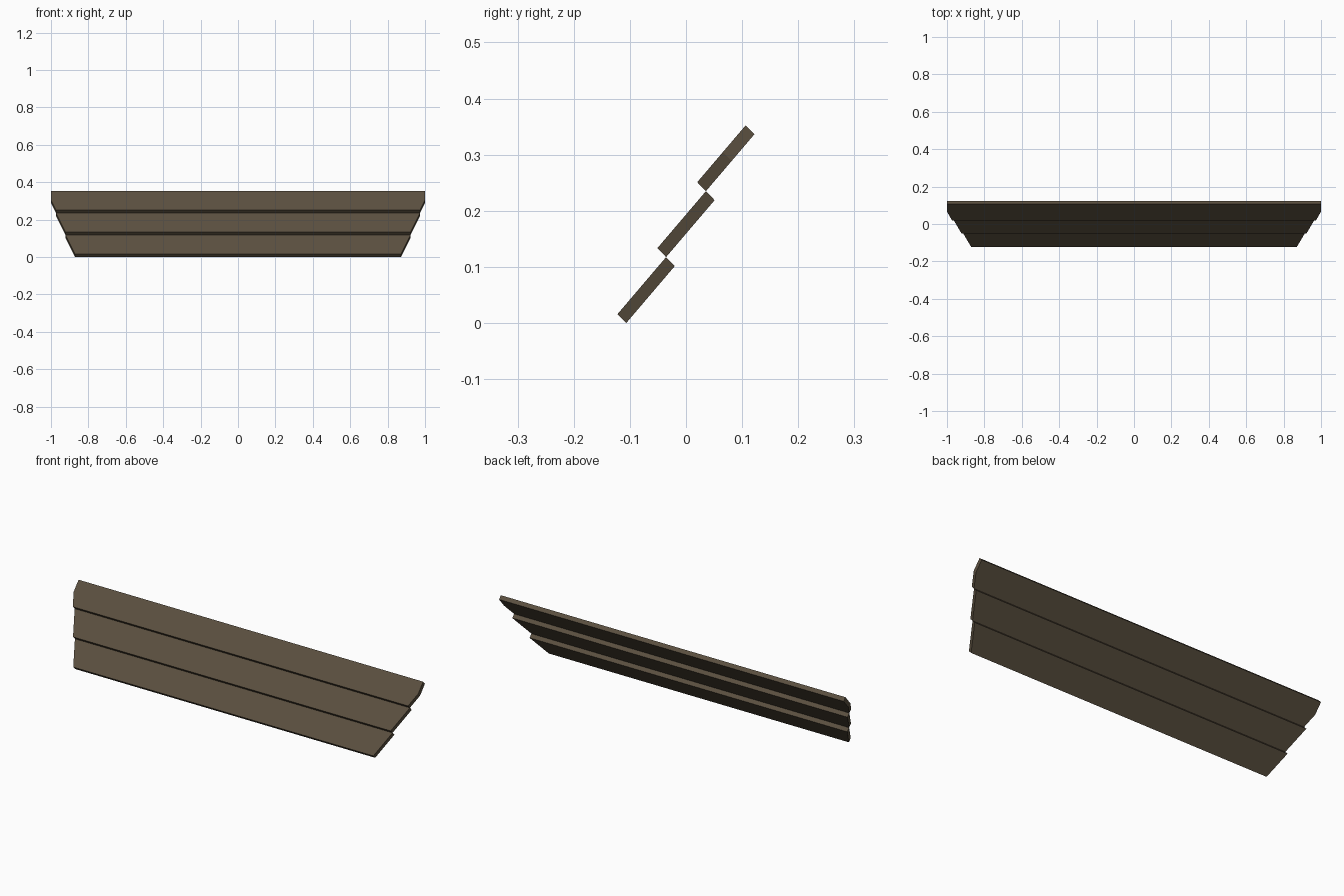
import bpy
import bmesh
from mathutils import Vector

if "Cube" in bpy.data.objects:
    bpy.data.objects.remove(bpy.data.objects["Cube"])

LONG = Vector((0, 0.0865, 0.1015))     # up along a plank face
THICK = Vector((0, 0.0155, -0.016))    # front face to back face
START = Vector((0, -0.122, 0.016))     # lower front corner of the lowest plank

wood = bpy.data.materials.new("weathered brown wood")
wood.diffuse_color = (0.105, 0.08, 0.05, 1)
wood.use_nodes = True
wood.node_tree.nodes["Principled BSDF"].inputs["Base Color"].default_value = wood.diffuse_color


def half_width(t):
    # tapered outline, t counted in planks from the bottom, capped at full width
    return min(1.0, 0.871 + 0.051 * t)


def plank(name, i):
    origin = START + (LONG - THICK) * i     # corners of neighbours just touch
    ts = [0, 1] if i < 2 else [0, 0.53, 1]
    side = [(half_width(i + t), t) for t in ts]
    outline = side + [(-x, t) for x, t in reversed(side)]
    bm = bmesh.new()
    face = bm.faces.new([bm.verts.new(origin + LONG * t + Vector((x, 0, 0)))
                         for x, t in outline])
    # give the board its thickness
    ext = bmesh.ops.extrude_face_region(bm, geom=[face], use_keep_orig=True)
    bmesh.ops.translate(bm, vec=THICK,
                        verts=[g for g in ext["geom"] if isinstance(g, bmesh.types.BMVert)])
    bmesh.ops.recalc_face_normals(bm, faces=bm.faces)
    mesh = bpy.data.meshes.new(name)
    bm.to_mesh(mesh)
    bm.free()
    mesh.materials.append(wood)
    bpy.context.collection.objects.link(bpy.data.objects.new(name, mesh))


for i, name in enumerate(("lower_plank", "middle_plank", "upper_plank")):
    plank(name, i)
